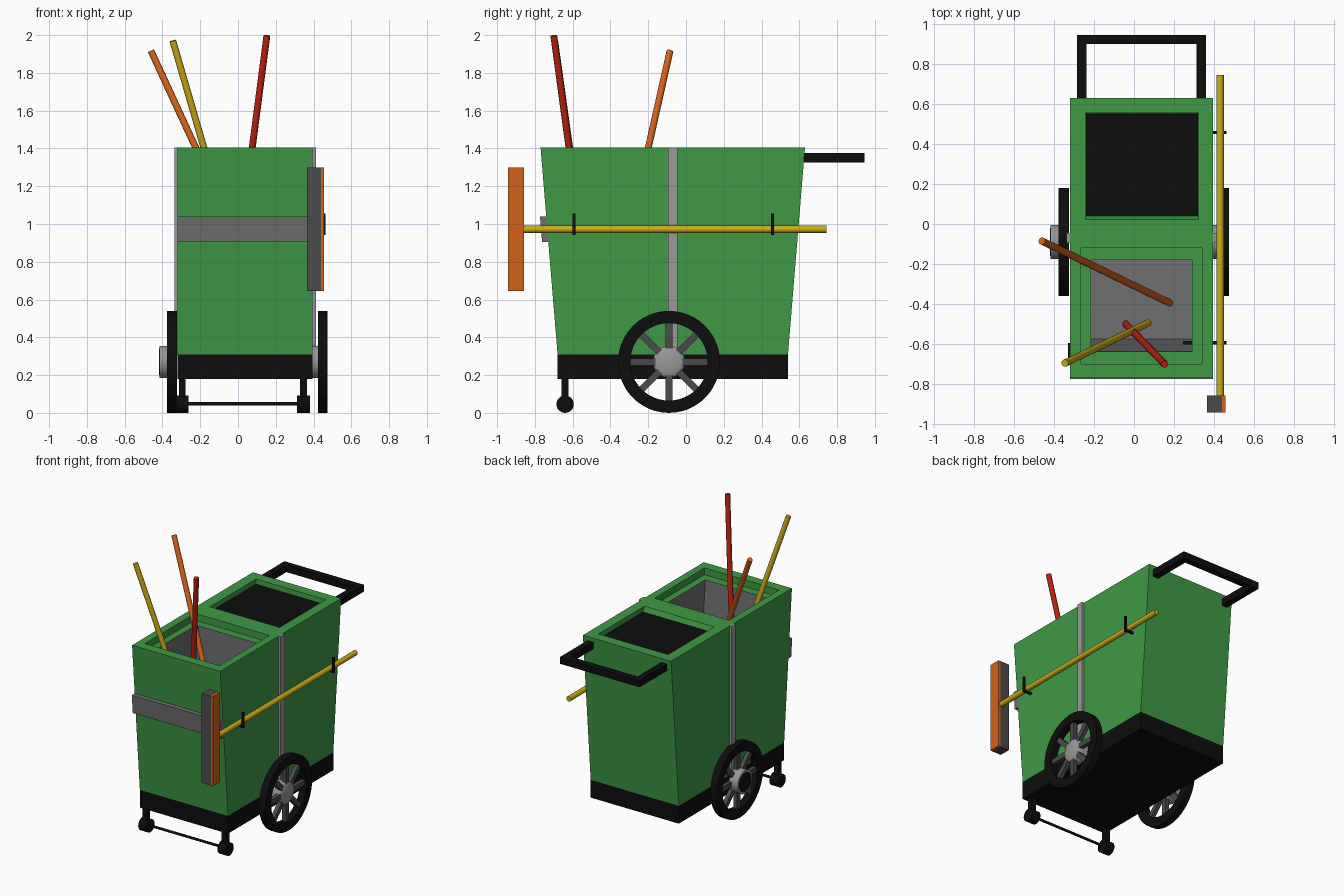
import bpy, bmesh, math
from mathutils import Vector

if "Cube" in bpy.data.objects:
    bpy.data.objects.remove(bpy.data.objects["Cube"])


def mat(name, r, g, b):
    m = bpy.data.materials.new(name)
    m.diffuse_color = (r, g, b, 1)
    m.use_nodes = True
    m.node_tree.nodes["Principled BSDF"].inputs["Base Color"].default_value = m.diffuse_color
    return m


GREEN = mat("green", 0.05, 0.32, 0.06)
BLACK = mat("black", 0.004, 0.004, 0.004)
DARK = mat("dark_grey", 0.07, 0.07, 0.07)
MID = mat("mid_grey", 0.16, 0.16, 0.16)
LIGHT = mat("light_grey", 0.32, 0.32, 0.32)
ORANGE = mat("orange", 0.65, 0.12, 0.01)
YELLOW = mat("yellow", 0.6, 0.42, 0.01)
RED = mat("red", 0.5, 0.015, 0.005)


def finish(name, bm, material, smooth=False):
    bmesh.ops.recalc_face_normals(bm, faces=bm.faces)
    me = bpy.data.meshes.new(name)
    bm.to_mesh(me)
    bm.free()
    ob = bpy.data.objects.new(name, me)
    bpy.context.collection.objects.link(ob)
    if material:
        me.materials.append(material)
    bpy.ops.object.select_all(action='DESELECT')
    ob.select_set(True)
    bpy.context.view_layer.objects.active = ob
    if smooth:
        bpy.ops.object.shade_smooth_by_angle(angle=math.radians(40))
    return ob


def block(name, x, ylo, zlo, yhi, zhi, material):
    """Block with a lower y-range at zlo and an upper y-range at zhi."""
    bm = bmesh.new()
    rings = []
    for (y0, y1), z in ((ylo, zlo), (yhi, zhi)):
        rings.append([bm.verts.new(p) for p in ((x[0], y0, z), (x[1], y0, z), (x[1], y1, z), (x[0], y1, z))])
    for r in rings:
        bm.faces.new(r)
    for i in range(4):
        j = (i + 1) % 4
        bm.faces.new((rings[0][i], rings[0][j], rings[1][j], rings[1][i]))
    return finish(name, bm, material)


def box(name, x, y, z, material):
    return block(name, x, y, z[0], y, z[1], material)


def rod(name, a, b, r, material, seg=16):
    a, b = Vector(a), Vector(b)
    bm = bmesh.new()
    bmesh.ops.create_cone(bm, cap_ends=True, segments=seg, radius1=r, radius2=r, depth=(b - a).length)
    rot = (b - a).to_track_quat('Z', 'Y').to_matrix().to_4x4()
    rot.translation = (a + b) / 2
    bm.transform(rot)
    return finish(name, bm, material, True)


def lathe_x(name, profile, centre, material, closed, seg=48):
    """Turn (x, radius) points about an axis parallel to x."""
    cx, cy, cz = centre
    bm = bmesh.new()
    rings = [[bm.verts.new((cx + x, cy + r * math.cos(t), cz + r * math.sin(t))) for x, r in profile]
             for t in (2 * math.pi * i / seg for i in range(seg))]
    n = len(profile)
    for i in range(seg):
        a, b = rings[i], rings[(i + 1) % seg]
        for k in range(n if closed else n - 1):
            m = (k + 1) % n
            bm.faces.new((a[k], a[m], b[m], b[k]))
    bmesh.ops.remove_doubles(bm, verts=bm.verts, dist=1e-5)
    return finish(name, bm, material, True)


# Tapered bin body with stepped front opening and shallow rear recess
XB = (-0.32, 0.395)
body = block("bin_body", XB, (-0.68, 0.54), 0.31, (-0.77, 0.63), 1.405, GREEN)
cutters = [
    box("front_recess_cutter", (-0.265, 0.34), (-0.70, -0.12), (1.355, 1.5), None),
    block("front_hole_cutter", (-0.215, 0.29), (-0.575, -0.18), 0.5, (-0.64, -0.18), 1.40, None),
    block("rear_recess_cutter", (-0.243, 0.322), (0.04, 0.552), 1.36, (0.02, 0.555), 1.41, None),
]
for c in cutters:
    bpy.context.view_layer.objects.active = body
    mod = body.modifiers.new("cut", 'BOOLEAN')
    mod.operation, mod.solver, mod.object = 'DIFFERENCE', 'EXACT', c
    bpy.ops.object.modifier_apply(modifier=mod.name)
    bpy.data.objects.remove(c)
# Grey inside of the front compartment
body.data.materials.clear()
body.data.materials.append(GREEN)
body.data.materials.append(MID)
for p in body.data.polygons:
    c = p.center
    inside = -0.25 < c.x < 0.31 and -0.64 < c.y < -0.1 and 0.45 < c.z < 1.34
    p.material_index = 1 if inside else 0

box("rear_lid", (-0.24, 0.32), (0.04, 0.55), (1.355, 1.37), BLACK)
box("base", XB, (-0.68, 0.54), (0.18, 0.31), BLACK)
block("front_band", XB, (-0.762, -0.72), 0.905, (-0.773, -0.73), 1.04, MID)
for side, x in (("left", (-0.337, -0.32)), ("right", (0.395, 0.412))):
    box(side + "_strip", x, (-0.095, -0.045), (0.31, 1.405), LIGHT)

# Push handle
for side, x in (("left", (-0.285, -0.238)), ("right", (0.312, 0.36))):
    box(side + "_handle_arm", x, (0.61, 0.90), (1.325, 1.375), BLACK)
box("handle_bar", (-0.285, 0.36), (0.90, 0.945), (1.325, 1.375), BLACK)

# Main wheels: tyre, spokes and domed hub
for side, x in (("left", -0.35), ("right", 0.449)):
    c = (x, -0.09, 0.27)
    lathe_x(side + "_tyre", [(-0.026, 0.205), (-0.026, 0.27), (0.026, 0.27), (0.026, 0.205)], c, BLACK, True)
    bm = bmesh.new()
    for i in range(8):
        t = math.pi * i / 4
        d, n = Vector((0, math.cos(t), math.sin(t))), Vector((0, -math.sin(t), math.cos(t)))
        geo = bmesh.ops.create_cube(bm, size=1)["verts"]
        for v in geo:
            px, py, pz = v.co
            v.co = Vector(c) + Vector((px * 0.03, 0, 0)) + d * (0.14 + py * 0.14) + n * pz * 0.036
    finish(side + "_spokes", bm, DARK)
    dome = [(0.004 + 0.021 * math.sin(a), 0.085 * math.cos(a)) for a in (math.pi / 2 * k / 6 for k in range(7))]
    lathe_x(side + "_hub", [(-0.066, 0), (-0.066, 0.085)] + dome, c, LIGHT, False, 32)
    rod(side + "_hub_cap", (x - 0.069, -0.09, 0.27), (x - 0.06, -0.09, 0.27), 0.07, BLACK, 32)

# Front casters and their axle
for side, x in (("left", -0.295), ("right", 0.347)):
    rod(side + "_caster_wheel", (x - 0.034, -0.64, 0.046), (x + 0.034, -0.64, 0.046), 0.046, BLACK, 24)
    box(side + "_caster_fork", (x - 0.018, x + 0.018), (-0.66, -0.622), (0.05, 0.2), BLACK)
rod("caster_axle", (-0.295, -0.64, 0.048), (0.347, -0.64, 0.048), 0.009, BLACK)

# Broom carried on two side hooks
rod("broom_pole", (0.43, -0.87, 0.972), (0.43, 0.745, 0.972), 0.019, YELLOW)
box("broom_head", (0.365, 0.44), (-0.942, -0.857), (0.645, 1.30), DARK)
box("broom_bristles", (0.44, 0.456), (-0.942, -0.857), (0.645, 1.30), ORANGE)
for name, y in (("front", -0.593), ("rear", 0.457)):
    box(name + "_hook_arm", (0.245, 0.463), (y - 0.008, y + 0.008), (0.942, 0.956), BLACK)
    box(name + "_hook_tip", (0.45, 0.463), (y - 0.008, y + 0.008), (0.956, 1.055), BLACK)

# Tool handles leaning in the front compartment
rod("red_handle", (-0.04, -0.5, 0.52), (0.153, -0.70, 1.998), 0.018, RED)
rod("orange_handle", (0.18, -0.395, 0.53), (-0.46, -0.085, 1.915), 0.018, ORANGE)
rod("yellow_handle", (0.07, -0.495, 0.54), (-0.345, -0.695, 1.97), 0.018, YELLOW)
